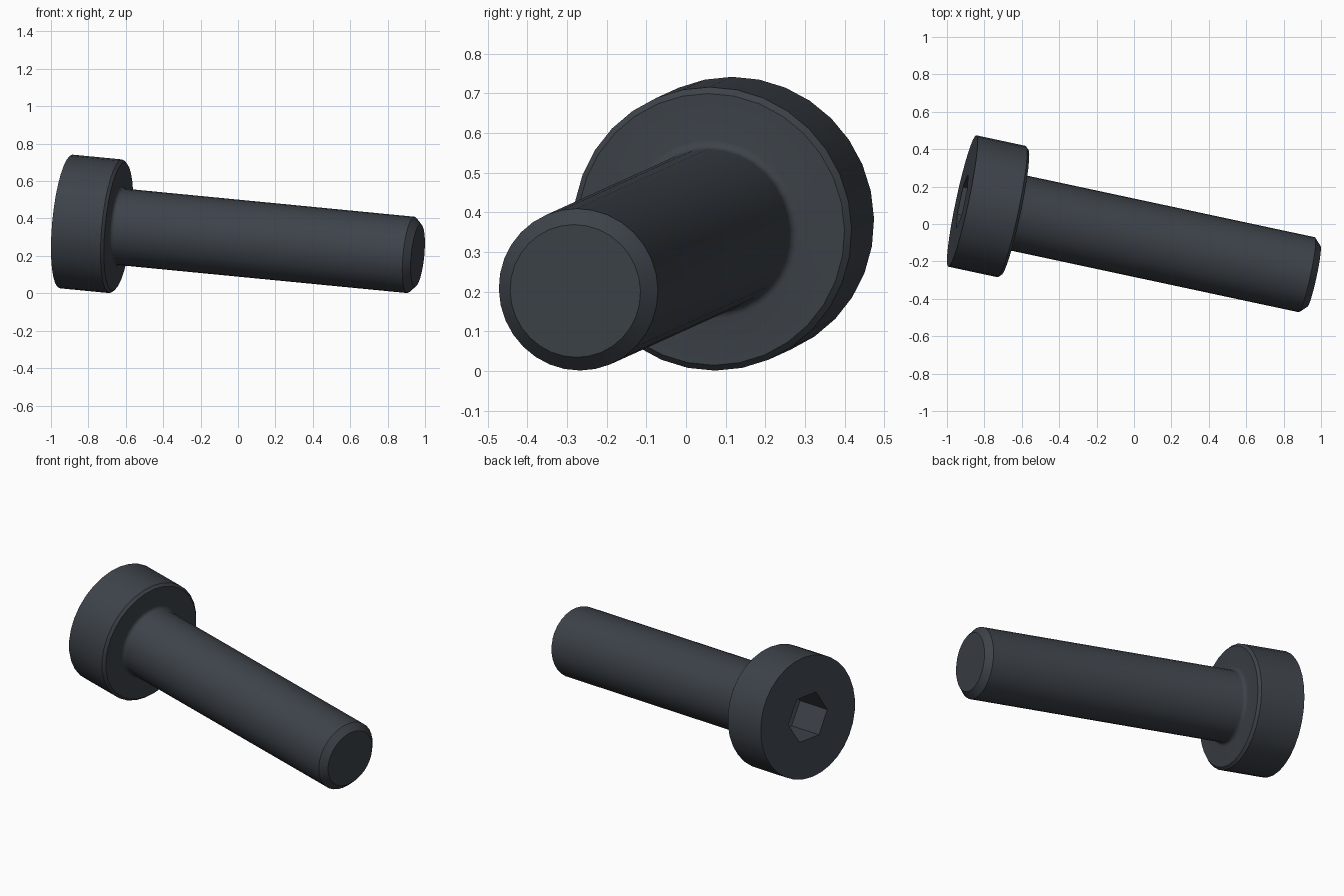
import bpy
import bmesh
from math import radians, pi, sin, cos, sqrt
from mathutils import Matrix, Vector

if "Cube" in bpy.data.objects:
    bpy.data.objects.remove(bpy.data.objects["Cube"])

# Main dimensions, measured along the bolt axis from the top of the head
HEAD_R, HEAD_LEN, HEAD_CHAMFER = 0.359, 0.287, 0.015
SHANK_R, TOTAL_LEN, TIP_CHAMFER = 0.205, 1.93, 0.037
FILLET = 0.022
HEX_R, HEX_DEPTH = 0.148, 0.225

# Single dark steel colour
steel = bpy.data.materials.new("dark_steel")
steel.use_nodes = True
colour = (0.047, 0.056, 0.068, 1)
steel.diffuse_color = colour
steel.node_tree.nodes["Principled BSDF"].inputs["Base Color"].default_value = colour


def lathe(name, profile, sides):
    """Turn a (radius, height) profile around local z into a closed solid."""
    bm = bmesh.new()
    verts = [bm.verts.new((r, 0, z)) for r, z in profile]
    edges = [bm.edges.new(pair) for pair in zip(verts, verts[1:])]
    bmesh.ops.spin(bm, geom=verts + edges, cent=(0, 0, 0), axis=(0, 0, 1),
                   angle=2 * pi, steps=sides)
    bmesh.ops.remove_doubles(bm, verts=bm.verts, dist=0.0001)
    bmesh.ops.recalc_face_normals(bm, faces=bm.faces)
    mesh = bpy.data.meshes.new(name)
    bm.to_mesh(mesh)
    bm.free()
    mesh.materials.append(steel)
    obj = bpy.data.objects.new(name, mesh)
    bpy.context.collection.objects.link(obj)
    return obj


# Bolt body: head, rounded neck, shank and chamfered tip
neck = [(SHANK_R + FILLET * (1 - sin(a)), HEAD_LEN + FILLET * (1 - cos(a)))
        for a in (radians(step * 22.5) for step in range(5))]
profile = [(0, 0), (HEAD_R, 0),
           (HEAD_R, HEAD_LEN - HEAD_CHAMFER),
           (HEAD_R - HEAD_CHAMFER, HEAD_LEN),
           *neck,
           (SHANK_R, TOTAL_LEN - TIP_CHAMFER),
           (SHANK_R - TIP_CHAMFER, TOTAL_LEN),
           (0, TOTAL_LEN)]
bolt = lathe("socket_head_bolt", profile, 32)

# Hexagonal drive socket with a shallow conical floor
cutter = lathe("hex_socket_cutter",
               [(0, -0.1), (HEX_R, -0.1), (HEX_R, HEX_DEPTH), (0, HEX_DEPTH + 0.04)], 6)
cutter.hide_render = True
cut = bolt.modifiers.new("hex_socket", 'BOOLEAN')
cut.operation = 'DIFFERENCE'
cut.solver = 'EXACT'
cut.object = cutter
bpy.ops.object.select_all(action='DESELECT')
bpy.context.view_layer.objects.active = bolt
bolt.select_set(True)
bpy.ops.object.modifier_apply(modifier=cut.name)
bpy.data.objects.remove(cutter)
bpy.ops.object.shade_smooth_by_angle(angle=radians(30))

# Lay the bolt down: it rests on the head rim and the tip
axis = Vector((1, -0.214, -0.097)).normalized()
side = Vector((0, 0, 1)).cross(axis).normalized()
turn = Matrix((side, axis.cross(side), axis)).transposed().to_4x4()
bolt.matrix_world = Matrix.Translation((-0.918, 0.123, 0.384)) @ turn
